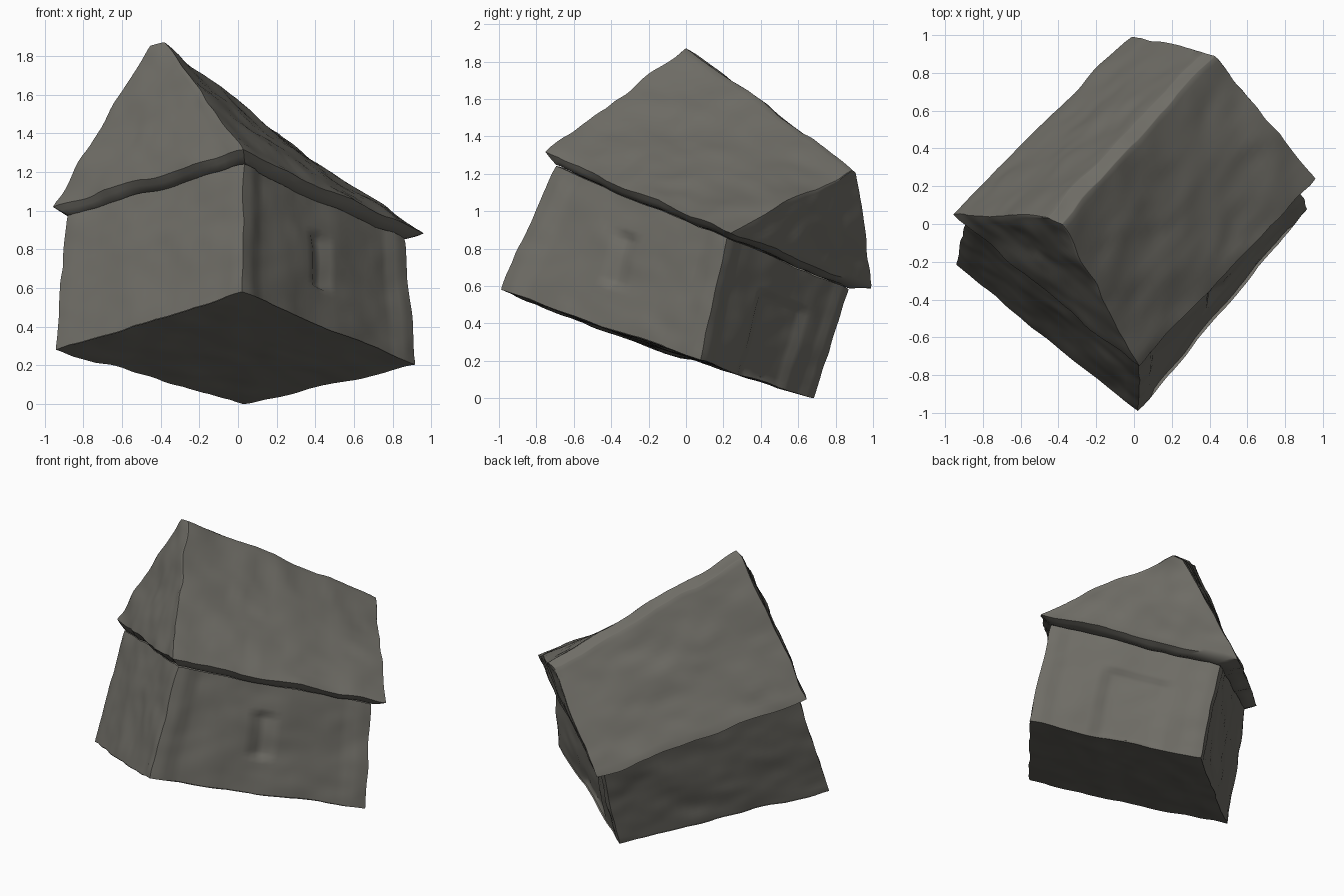
import bpy
import bmesh
from mathutils import Vector, noise

if "Cube" in bpy.data.objects:
    bpy.data.objects.remove(bpy.data.objects["Cube"], do_unlink=True)

STEPS = 28
CENTRE = Vector((0, 0.05, 0.75))

stone = bpy.data.materials.new("weathered grey stone")
stone.use_nodes = True
stone.diffuse_color = (0.16, 0.154, 0.134, 1)
stone.node_tree.nodes["Principled BSDF"].inputs["Base Color"].default_value = stone.diffuse_color
stone.node_tree.nodes["Principled BSDF"].inputs["Roughness"].default_value = 0.9


def patch(bm, a, b, c, d, recesses=(), rows=STEPS):
    """Grid between corners a-b (bottom) and d-c (top); recesses are (u0, u1, v0, v1, depth)."""
    normal = (b - a).cross(d - a).normalized()
    if normal.dot((a + b + c + d) / 4 - CENTRE) < 0:
        normal = -normal
    grid = []
    for j in range(rows + 1):
        v = j / rows
        row = []
        for i in range(STEPS + 1):
            u = i / STEPS
            p = a.lerp(b, u).lerp(d.lerp(c, u), v)
            for u0, u1, v0, v1, depth in recesses:
                if u0 < u < u1 and v0 < v < v1:
                    p = p - normal * depth
            row.append(bm.verts.new(p))
        grid.append(row)
    for j in range(rows):
        for i in range(STEPS):
            bm.faces.new((grid[j][i], grid[j][i + 1], grid[j + 1][i + 1], grid[j + 1][i]))


def finish(bm, name, rough):
    """Weld patches, soften the edges and roughen the surface."""
    bmesh.ops.remove_doubles(bm, verts=bm.verts, dist=0.0005)
    bmesh.ops.recalc_face_normals(bm, faces=bm.faces)
    bmesh.ops.smooth_vert(bm, verts=bm.verts, factor=0.3,
                          use_axis_x=True, use_axis_y=True, use_axis_z=True)
    for v in bm.verts:
        p = v.co.copy()
        v.co += noise.noise_vector(p * 4) * rough + noise.noise_vector(p * 10) * rough * 0.4
        v.co.z = max(v.co.z, 0)
    mesh = bpy.data.meshes.new(name)
    bm.to_mesh(mesh)
    bm.free()
    mesh.materials.append(stone)
    obj = bpy.data.objects.new(name, mesh)
    bpy.context.collection.objects.link(obj)
    bpy.ops.object.select_all(action="DESELECT")
    obj.select_set(True)
    bpy.context.view_layer.objects.active = obj
    bpy.ops.object.shade_smooth_by_angle(angle=0.7)


# Corner loops of the tilted house: front, left, back, right
base = [Vector(p) for p in ((0.02, -1, 0.58), (0.92, 0.08, 0.2),
                            (0.03, 0.68, 0), (-0.95, -0.22, 0.28))]
wall_top = [Vector(p) for p in ((0.03, -0.7, 1.24), (0.87, 0.22, 0.86),
                                (0.03, 0.88, 0.58), (-0.89, 0.03, 0.98))]
eave = [Vector(p) for p in ((0.02, -0.76, 1.31), (0.97, 0.24, 0.89),
                            (-0.02, 1.0, 0.58), (-0.97, 0.05, 1.02))]
ridge_front = [Vector((-0.38, 0.0, 1.87)), Vector((-0.46, 0.04, 1.85))]
ridge_back = [Vector((0.42, 0.9, 1.22)), Vector((0.36, 0.92, 1.2))]

# Recessed panels between corner posts, with a window and doors
panels = [
    [(0.09, 0.92, -1, 2, 0.02), (0.43, 0.53, 0.33, 0.72, 0.035)],
    [(0.08, 0.92, -1, 2, 0.012), (0.38, 0.74, 0.02, 0.7, 0.02)],
    [(0.08, 0.92, -1, 2, 0.008)],
    [(0.08, 0.9, -1, 2, 0.006)],
]

# Walls and floor
walls = bmesh.new()
patch(walls, *base)
for i in range(4):
    j = (i + 1) % 4
    patch(walls, base[i], base[j], wall_top[j], wall_top[i], panels[i])
finish(walls, "walls", 0.013)

# Roof block: underside, overhang, slopes, ridge and gables
roof = bmesh.new()
patch(roof, *wall_top)
for i in range(4):
    j = (i + 1) % 4
    patch(roof, wall_top[i], wall_top[j], eave[j], eave[i], rows=2)
patch(roof, eave[0], eave[1], ridge_back[0], ridge_front[0])
patch(roof, eave[3], eave[2], ridge_back[1], ridge_front[1])
patch(roof, ridge_front[0], ridge_back[0], ridge_back[1], ridge_front[1], rows=STEPS)
patch(roof, eave[0], eave[3], ridge_front[1], ridge_front[0])
patch(roof, eave[1], eave[2], ridge_back[1], ridge_back[0])
finish(roof, "roof", 0.017)
